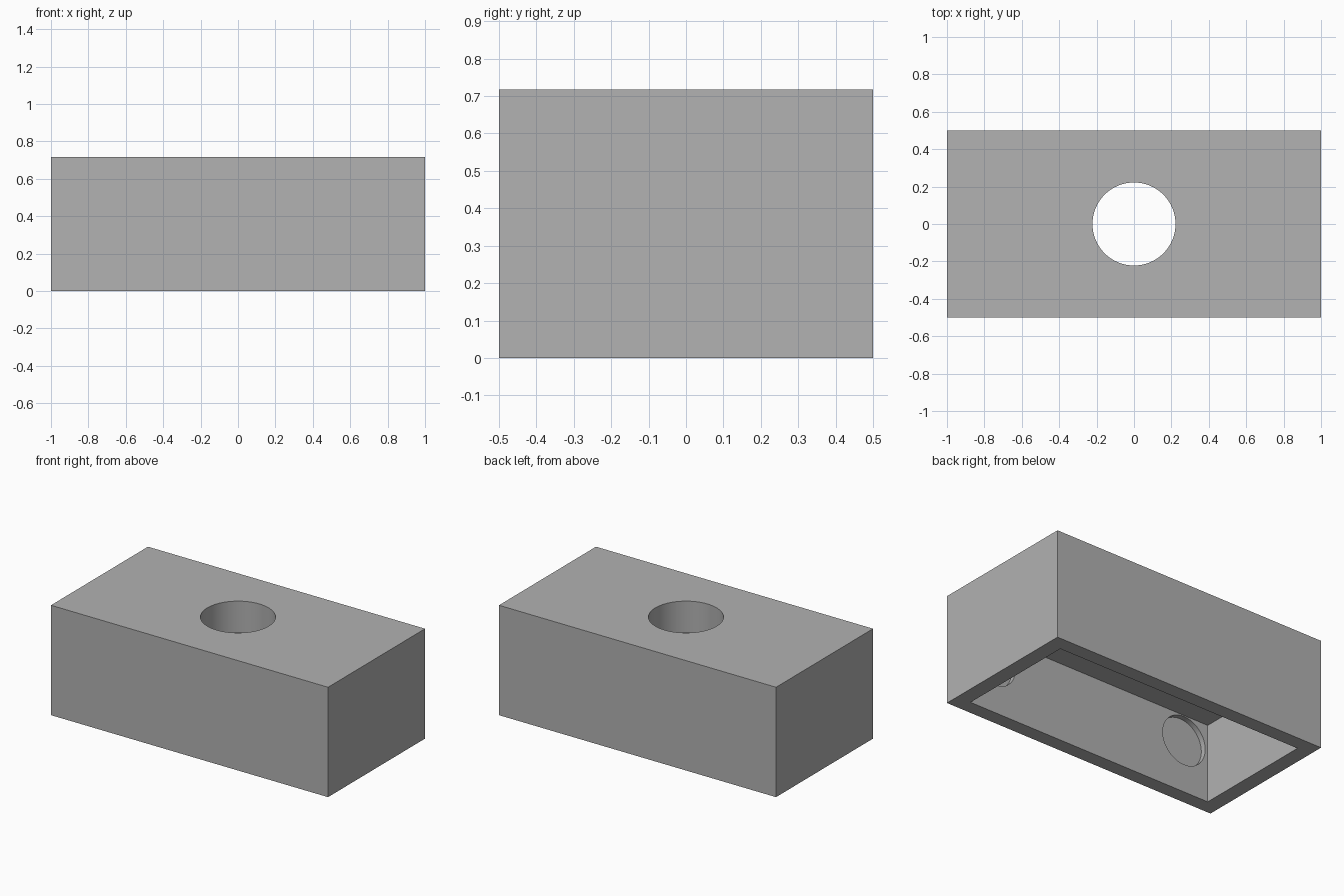
import bpy
import math

HEIGHT = 0.717
CEILING = 0.513       # underside of the top slab
INNER_X, INNER_Y = 0.9, 0.406

if "Cube" in bpy.data.objects:
    bpy.data.objects.remove(bpy.data.objects["Cube"], do_unlink=True)

grey = bpy.data.materials.new("plain_grey")
grey.use_nodes = True
colour = (0.445, 0.445, 0.445, 1)
grey.diffuse_color = colour
bsdf = next(n for n in grey.node_tree.nodes if n.type == 'BSDF_PRINCIPLED')
bsdf.inputs["Base Color"].default_value = colour


def block(name, size_x, size_y, bottom, top):
    bpy.ops.mesh.primitive_cube_add(size=1, location=(0, 0, (bottom + top) / 2))
    obj = bpy.context.object
    obj.name = name
    obj.scale = (size_x, size_y, top - bottom)
    bpy.ops.object.transform_apply(location=True, rotation=False, scale=True)
    return obj


def cylinder(name, radius, depth, location, tilt=0):
    bpy.ops.mesh.primitive_cylinder_add(vertices=64, radius=radius, depth=depth,
                                        location=location, rotation=(tilt, 0, 0))
    obj = bpy.context.object
    obj.name = name
    return obj


def cut(target, cutter):
    cutter.hide_render = True
    mod = target.modifiers.new("cut", 'BOOLEAN')
    mod.operation = 'DIFFERENCE'
    mod.solver = 'EXACT'
    mod.object = cutter
    bpy.context.view_layer.objects.active = target
    bpy.ops.object.modifier_apply(modifier=mod.name)
    bpy.data.objects.remove(cutter, do_unlink=True)


# Outer shell, open underneath
shell = block("box_shell", 2, 1, 0, HEIGHT)
cut(shell, block("cavity_cutter", 2 * INNER_X, 2 * INNER_Y, -0.2, CEILING))

# Round hole through the top
cut(shell, cylinder("top_hole_cutter", 0.222, 0.6, (0, 0, HEIGHT)))

# Shallow round pockets inside the long walls
for side_x in (-1, 1):
    for side_y in (-1, 1):
        cut(shell, cylinder("pocket_cutter", 0.161, 0.07,
                            (side_x * 0.72, side_y * INNER_Y, 0.345), math.pi / 2))

# Finish
shell.data.materials.clear()
shell.data.materials.append(grey)
bpy.ops.object.select_all(action='DESELECT')
shell.select_set(True)
bpy.context.view_layer.objects.active = shell
bpy.ops.object.shade_smooth_by_angle(angle=math.radians(30))
